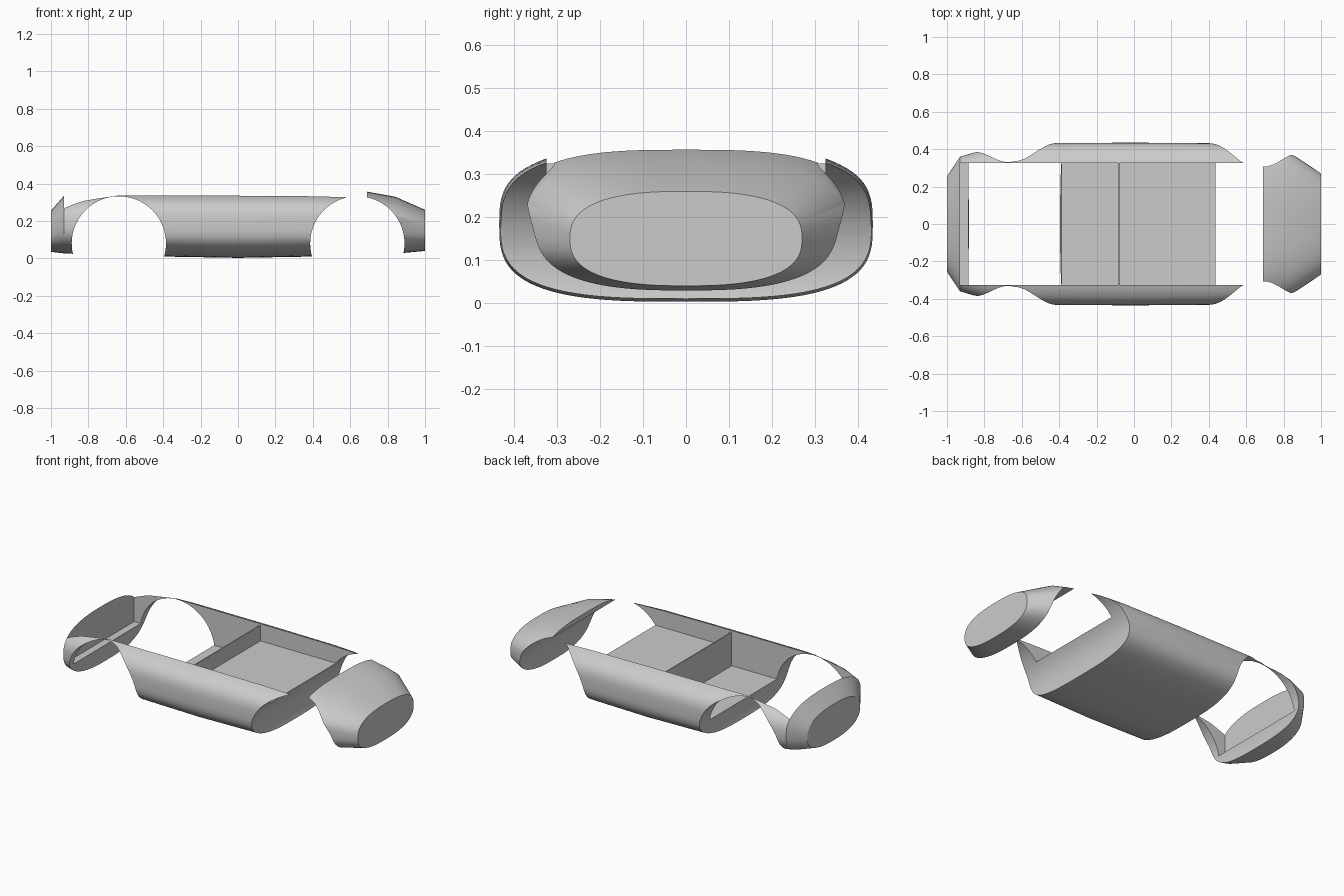
import bpy, bmesh, math

if "Cube" in bpy.data.objects:
    bpy.data.objects.remove(bpy.data.objects["Cube"])

SEG = 96

# stations: x, half width, bottom z, top z, superellipse exponent
STATIONS = [
    (-1.00, .255, .035, .255, 2.5),
    (-0.93, .360, .027, .335, 2.6),
    (-0.83, .390, .022, .350, 2.9),
    (-0.64, .425, .014, .364, 3.2),
    (-0.40, .433, .010, .363, 3.1),
    (0.00, .435, .003, .363, 3.1),
    (0.40, .432, .010, .360, 3.1),
    (0.60, .415, .014, .358, 3.1),
    (0.69, .402, .017, .357, 3.0),
    (0.84, .378, .025, .330, 2.7),
    (1.00, .270, .040, .260, 2.6),
]


def link(bm, name):
    bm.normal_update()
    bmesh.ops.recalc_face_normals(bm, faces=bm.faces[:])
    me = bpy.data.meshes.new(name)
    bm.to_mesh(me)
    bm.free()
    ob = bpy.data.objects.new(name, me)
    bpy.context.collection.objects.link(ob)
    return ob


def sp(v, e):
    return math.copysign(abs(v) ** e, v)


# Body: loft of rounded cross-sections along x
def make_body():
    bm = bmesh.new()
    rings = []
    for x, w, z0, z1, n in STATIONS:
        ring = []
        for i in range(SEG):
            a = 2 * math.pi * i / SEG
            y = w * sp(math.cos(a), 2 / n)
            z = (z0 + z1) / 2 + (z1 - z0) / 2 * sp(math.sin(a), 2 / n)
            ring.append(bm.verts.new((x, y, z)))
        rings.append(ring)
    for r, s in zip(rings, rings[1:]):
        for i in range(SEG):
            j = (i + 1) % SEG
            bm.faces.new((r[i], r[j], s[j], s[i]))
    bm.faces.new(rings[0])
    bm.faces.new(rings[-1])
    return link(bm, "car_body")


def box_cutter(name, x0, x1, z0, half_y=.325, z1=.6):
    bm = bmesh.new()
    bmesh.ops.create_cube(bm, size=1)
    for v in bm.verts:
        v.co.x = x0 if v.co.x < 0 else x1
        v.co.y *= 2 * half_y
        v.co.z = z0 if v.co.z < 0 else z1
    return link(bm, name)


def arch_cutter(name, x):
    bm = bmesh.new()
    bmesh.ops.create_cone(bm, cap_ends=True, segments=96,
                          radius1=.252, radius2=.252, depth=1.4)
    for v in bm.verts:
        cx, cy, cz = v.co
        v.co = (cx + x, -cz, cy + .08)
    return link(bm, name)


body = make_body()

# Wheel arches, cockpit, rear bay and bulkhead top
cutters = [
    box_cutter("cockpit_cutter", -.076, .69, .23),
    box_cutter("rear_bay_cutter", -.93, -.082, .12),
    box_cutter("bulkhead_top_cutter", -.10, -.05, .325, .3245),
    arch_cutter("rear_arch_cutter", -.637),
    arch_cutter("front_arch_cutter", .638),
]
for c in cutters:
    m = body.modifiers.new(c.name, 'BOOLEAN')
    m.operation = 'DIFFERENCE'
    m.solver = 'EXACT'
    m.object = c
    c.hide_render = True

bpy.ops.object.select_all(action='DESELECT')
body.select_set(True)
bpy.context.view_layer.objects.active = body
for m in list(body.modifiers):
    bpy.ops.object.modifier_apply(modifier=m.name)
for c in cutters:
    bpy.data.objects.remove(c)
bpy.ops.object.shade_smooth_by_angle(angle=math.radians(30))
